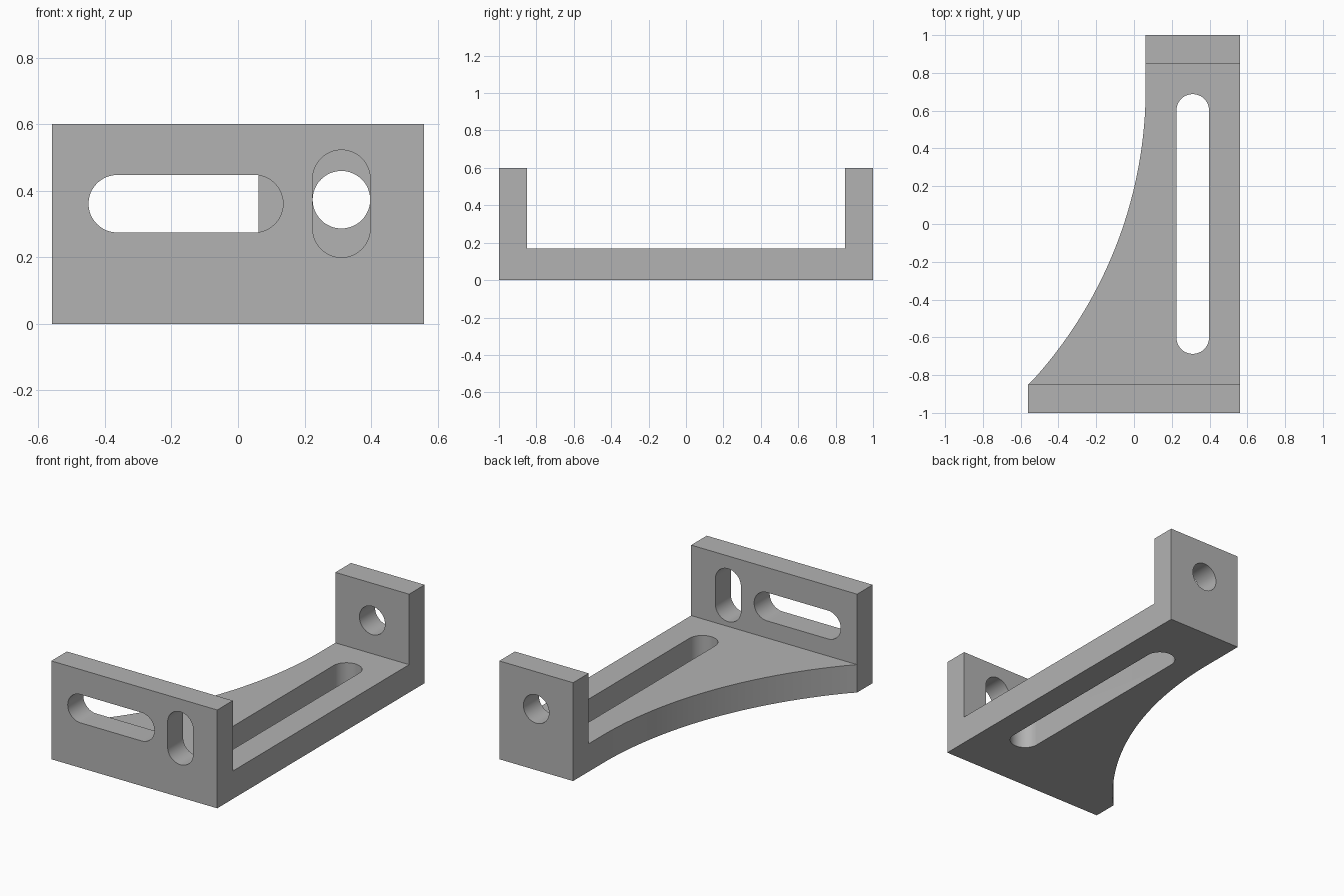
import bpy
import bmesh
from math import pi, cos, sin, sqrt, radians
from mathutils import Matrix

default = bpy.data.objects.get("Cube")
if default:
    bpy.data.objects.remove(default, do_unlink=True)

HALF_W, HEIGHT, BASE_TOP, WALL_IN = 0.56, 0.6, 0.17, 0.85
SLOT_X, RADIUS = 0.311, 0.0865

grey = bpy.data.materials.new("plain grey")
grey.use_nodes = True
grey.diffuse_color = (0.45, 0.45, 0.45, 1)
grey.node_tree.nodes["Principled BSDF"].inputs["Base Color"].default_value = grey.diffuse_color


def prism(name, outline, low, high, matrix=Matrix()):
    """Extrude a closed 2D outline from low to high, then orient it."""
    bm = bmesh.new()
    face = bm.faces.new([bm.verts.new((u, v, low)) for u, v in outline])
    top = bmesh.ops.extrude_face_region(bm, geom=[face])["geom"]
    verts = [g for g in top if isinstance(g, bmesh.types.BMVert)]
    bmesh.ops.translate(bm, verts=verts, vec=(0, 0, high - low))
    bmesh.ops.recalc_face_normals(bm, faces=bm.faces)
    bm.transform(matrix)
    mesh = bpy.data.meshes.new(name)
    bm.to_mesh(mesh)
    bm.free()
    mesh.materials.append(grey)
    obj = bpy.data.objects.new(name, mesh)
    bpy.context.scene.collection.objects.link(obj)
    return obj


def slot(cx, cy, du=0.0, dv=0.0, r=RADIUS, steps=24):
    """Rounded slot outline; du or dv is half the distance between end centres."""
    start = 0 if dv else -pi / 2
    points = []
    for side in (1, -1):
        for i in range(steps + (1 if du or dv else 0)):
            a = start + pi * i / steps + (0 if side == 1 else pi)
            points.append((cx + side * du + r * cos(a), cy + side * dv + r * sin(a)))
    return points


# Plan outline: wide front end, concave arc sweeping to the narrow back end
arc_radius, tangent_y, narrow_x, count = 2.3, 0.72, 0.062, 40
arc = []
for i in range(count + 1):
    y = tangent_y - (tangent_y + WALL_IN) * i / count
    arc.append((narrow_x - arc_radius + sqrt(arc_radius**2 - (y - tangent_y)**2), y))
arc[-1] = (-HALF_W, -WALL_IN)
plan = [(-HALF_W, -1), (HALF_W, -1), (HALF_W, 1), (narrow_x, 1)] + arc
bracket = prism("bracket", plan, 0, HEIGHT)

# Cutters: space between the end walls, base slot, wall slots and round hole
upright = Matrix.Rotation(radians(90), 4, "X")  # maps extrusion to -y, outline v to z
gap = [(-1, -WALL_IN), (1, -WALL_IN), (1, WALL_IN), (-1, WALL_IN)]
cutters = [
    prism("gap_cutter", gap, BASE_TOP, 1),
    prism("base_slot_cutter", slot(SLOT_X, 0, dv=0.601), -0.1, 0.3),
    prism("wide_slot_cutter", slot(-0.157, 0.361, du=0.206), 0.8, 1.1, upright),
    prism("tall_slot_cutter", slot(SLOT_X, 0.361, dv=0.075), 0.8, 1.1, upright),
    prism("round_hole_cutter", slot(SLOT_X, 0.373), -1.1, -0.8, upright),
]

bpy.ops.object.select_all(action="DESELECT")
bpy.context.view_layer.objects.active = bracket
bracket.select_set(True)
for cutter in cutters:
    cutter.hide_render = True
    mod = bracket.modifiers.new(cutter.name, "BOOLEAN")
    mod.operation = "DIFFERENCE"
    mod.solver = "EXACT"
    mod.object = cutter
    bpy.ops.object.modifier_apply(modifier=mod.name)
    bpy.data.objects.remove(cutter, do_unlink=True)

bpy.ops.object.shade_smooth_by_angle(angle=radians(30))
